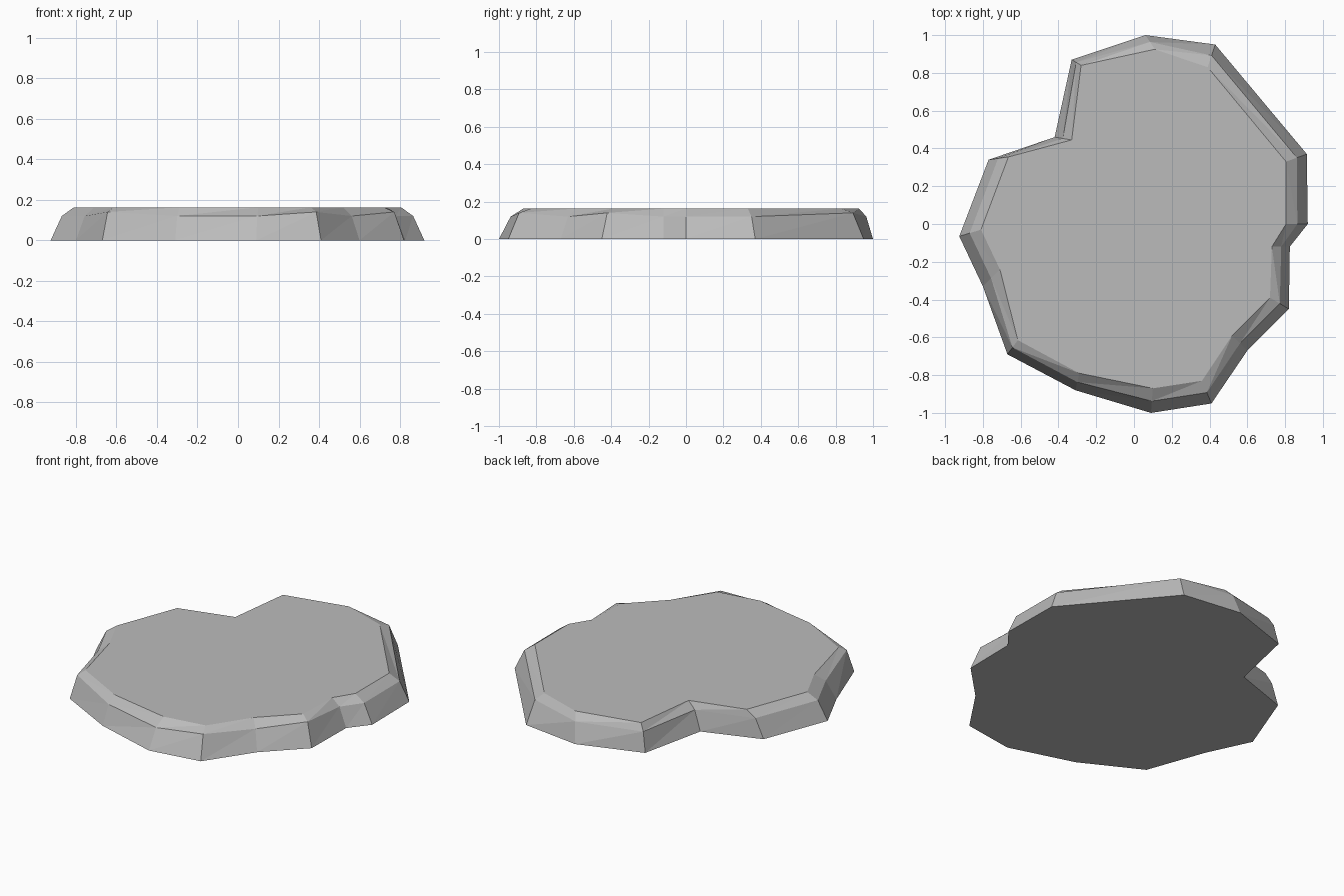
import bpy
import bmesh

default_cube = bpy.data.objects.get("Cube")
if default_cube:
    bpy.data.objects.remove(default_cube, do_unlink=True)

HEIGHT = 0.163
SHOULDER = 0.12      # usual height of the bevel's lower edge
HIGH_SHOULDER = 0.14  # raised height at the sharp corners
SHOULDER_INSET = 0.48  # share of the inset reached at the shoulder

# Ground outline, counter-clockwise from the front: x, y, then inward shift of the rim
outline = [
    (0.09, -1.0, 0.01, 0.13),
    (0.41, -0.95, -0.05, 0.12),
    (0.6, -0.67, -0.08, 0.08),
    (0.82, -0.45, -0.1, 0.06),
    (0.825, -0.12, -0.095, 0),
    (0.92, 0, -0.115, 0),
    (0.915, 0.37, -0.11, -0.04),
    (0.43, 0.95, -0.04, -0.12),
    (0.06, 1.0, 0.05, -0.075),
    (-0.33, 0.87, 0.05, -0.03),
    (-0.42, 0.46, 0.09, -0.015),
    (-0.77, 0.34, 0.105, 0.015),
    (-0.925, -0.065, 0.115, 0.035),
    (-0.8, -0.33, 0.09, 0.09),
    (-0.67, -0.69, 0.055, 0.075),
    (-0.31, -0.88, 0.02, 0.09),
]
raised_corners = {1, 3, 7, 14}


def make_ring(bm, inset, heights):
    """Add one loop of vertices, pulled inward by a share of the rim shift."""
    return [bm.verts.new((x + dx * inset, y + dy * inset, z))
            for (x, y, dx, dy), z in zip(outline, heights)]


def bridge(bm, lower, upper):
    """Join two loops with triangulated flat faces."""
    count = len(lower)
    for i in range(count):
        j = (i + 1) % count
        bm.faces.new((lower[i], lower[j], upper[j]))
        bm.faces.new((lower[i], upper[j], upper[i]))


# Stone slab: sloping wall, chipped bevel, flat top and underside
count = len(outline)
shoulder_heights = [HIGH_SHOULDER if i in raised_corners else SHOULDER
                    for i in range(count)]
bm = bmesh.new()
base = make_ring(bm, 0, [0] * count)
shoulder = make_ring(bm, SHOULDER_INSET, shoulder_heights)
rim = make_ring(bm, 1, [HEIGHT] * count)
bridge(bm, base, shoulder)
bridge(bm, shoulder, rim)
bm.faces.new(rim)
bm.faces.new(base[::-1])
bmesh.ops.recalc_face_normals(bm, faces=bm.faces)

mesh = bpy.data.meshes.new("stone_slab")
bm.to_mesh(mesh)
bm.free()
slab = bpy.data.objects.new("stone_slab", mesh)
bpy.context.collection.objects.link(slab)

# Plain grey stone
stone = bpy.data.materials.new("grey_stone")
stone.use_nodes = True
colour = (0.5, 0.5, 0.5, 1)
stone.diffuse_color = colour
stone.node_tree.nodes["Principled BSDF"].inputs["Base Color"].default_value = colour
mesh.materials.append(stone)
